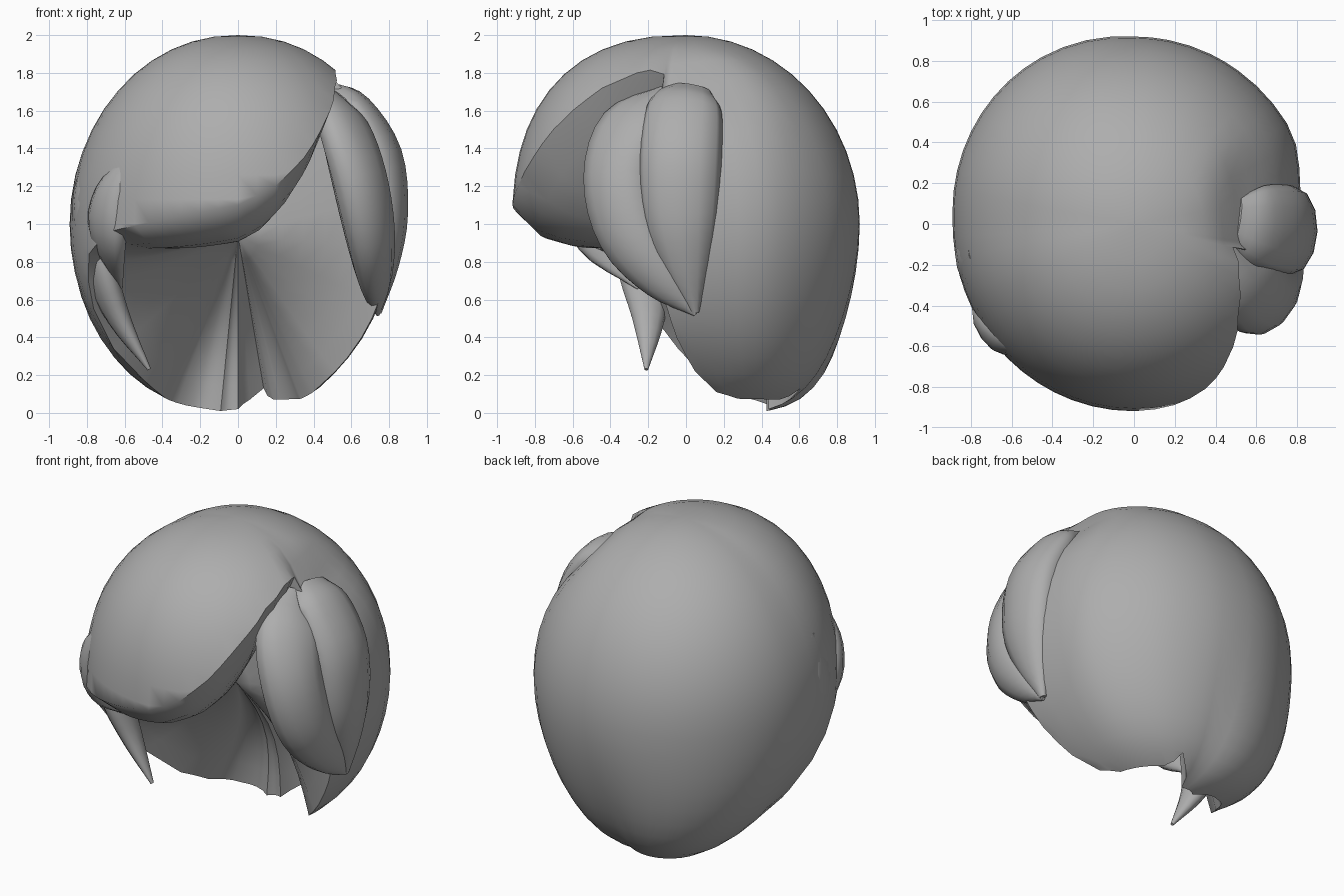
import bpy, bmesh, math
from mathutils import Vector

if "Cube" in bpy.data.objects:
    bpy.data.objects.remove(bpy.data.objects["Cube"])

hair = bpy.data.materials.new("grey_hair")
hair.diffuse_color = (0.42, 0.42, 0.42, 1)
hair.use_nodes = True
hair.node_tree.nodes["Principled BSDF"].inputs["Base Color"].default_value = hair.diffuse_color


def finish(name, bm, angle=55):
    bmesh.ops.recalc_face_normals(bm, faces=bm.faces)
    mesh = bpy.data.meshes.new(name)
    bm.to_mesh(mesh)
    bm.free()
    mesh.materials.append(hair)
    obj = bpy.data.objects.new(name, mesh)
    bpy.context.collection.objects.link(obj)
    bpy.ops.object.select_all(action='DESELECT')
    obj.select_set(True)
    bpy.context.view_layer.objects.active = obj
    bpy.ops.object.shade_smooth_by_angle(angle=math.radians(angle))
    return obj


def ramp(v, lo, hi):
    t = min(1, max(0, (v - lo) / (hi - lo)))
    return t * t * (3 - 2 * t)


def scalp_point(a, h):
    """Point on the rounded head of hair; azimuth a from the front, height h in -1..1."""
    front = max(0, math.cos(a))
    left_back = max(0, math.sin(2 * a)) if math.sin(a) < 0 else 0
    p = 2 + (0.4 * front if h > 0 else 0.4 * left_back)
    f = max(0, 1 - abs(h) ** p) ** (1 / p) * (1 + 0.03 * left_back)
    sweep = 0.27 * max(0, -h) ** 3
    co = Vector((0.89 * f * math.sin(a), -0.92 * f * math.cos(a) + sweep, 1 + h))
    # parting on the right, where the side hair dips below the fringe and locks
    side = ramp(math.degrees(a), 72, 80) * ramp(-co.y, -.5, -.12)
    co.x *= 1 - 0.07 * side * ramp(co.x, .3, .6)
    return co - Vector((0, co.y, h)) * 0.07 * side * ramp(co.x, .4, .5) * ramp(h, .4, .65)


# Lower rim of the hair: (azimuth in degrees, height), from back left round to back right
RIM = [(-180, .02), (-150, .01), (-125, .04), (-100, .09), (-86, .17), (-80, .34), (-74, .55),
       (-64, .84), (-50, .96), (-38, .99), (-20, 1.04), (0, 1.1), (13, 1.2), (24, 1.35),
       (33, 1.5), (40, 1.6), (50, 1.72), (64, 1.8), (77, 1.83), (78, 1.5), (79, 1.2),
       (80, .9), (81, .6), (81.5, .4), (82, .22), (86, .11), (100, .075), (145, .07),
       (155, .09), (162, .13), (169, .07)]


def rim_columns():
    out = []
    for (a0, z0), (a1, z1) in zip(RIM, RIM[1:] + [(180, .02)]):
        n = max(1, math.ceil((a1 - a0) / 8))
        out += [(math.radians(a0 + (a1 - a0) * i / n), z0 + (z1 - z0) * i / n) for i in range(n)]
    return out


# Main hair: outer dome with swept fringe, and a hollow fanning in to a point
def main_hair():
    bm = bmesh.new()
    apex_co = Vector((0, -0.02, 0.94))
    pole, apex = bm.verts.new((0, 0, 2)), bm.verts.new(apex_co)
    rows, inner = 24, 7
    cols = []
    for a, z in rim_columns():
        end = math.acos(z - 1)
        # rows stay level and stop at the rim
        col = [bm.verts.new(scalp_point(a, math.cos(min(end, math.pi * i / rows))))
               for i in range(1, rows + 1)]
        rim = col[-1].co.copy()
        for i in range(1, inner):
            t = i / inner
            co = rim.lerp(apex_co, t)
            co.y += 0.15 * max(0, apex_co.z - rim.z) * math.sin(math.pi * t)
            co.z -= 0.13 * max(0, math.cos(a)) * math.sin(math.pi * t ** .6)
            col.append(bm.verts.new(co))
        cols.append(col)
    for c, d in zip(cols, cols[1:] + cols[:1]):
        bm.faces.new((pole, c[0], d[0]))
        for i in range(len(c) - 1):
            bm.faces.new((c[i], c[i + 1], d[i + 1], d[i]))
        bm.faces.new((c[-1], apex, d[-1]))
    bmesh.ops.remove_doubles(bm, verts=bm.verts, dist=1e-5)
    finish("main_hair", bm)


def smooth_path(pts, steps=4):
    """Catmull-Rom samples through control tuples."""
    p = [Vector(q) for q in pts]
    p = [2 * p[0] - p[1]] + p + [2 * p[-1] - p[-2]]
    out = []
    for i in range(1, len(p) - 2):
        a, b, c, d = p[i - 1:i + 3]
        for s in range(steps):
            t = s / steps
            out.append(0.5 * (2 * b + (c - a) * t + (2 * a - 5 * b + 4 * c - d) * t * t
                              + (3 * b - a - 3 * c + d) * t ** 3))
    return out + [p[-2]]


# Lock of hair: lens-shaped section swept along (x, y, z, half width, half thickness)
def lock(name, pts, sides=12):
    bm = bmesh.new()
    path = smooth_path(pts)
    rings = []
    for i, q in enumerate(path):
        pos = Vector(q[:3])
        tangent = Vector(path[min(i + 1, len(path) - 1)][:3]) - Vector(path[max(i - 1, 0)][:3])
        tangent.normalize()
        out = Vector((pos.x, pos.y, pos.z - 1))
        out = (out - tangent * out.dot(tangent)).normalized()
        side = tangent.cross(out)
        w, th = max(q[3], .006), max(q[4], .006)
        rings.append([bm.verts.new(pos + side * w * math.cos(k * math.tau / sides)
                                   + out * th * math.sin(k * math.tau / sides))
                      for k in range(sides)])
    for r, s in zip(rings, rings[1:]):
        for k in range(sides):
            m = (k + 1) % sides
            bm.faces.new((r[k], r[m], s[m], s[k]))
    bm.faces.new(rings[0])
    bm.faces.new(rings[-1])
    finish(name, bm, 60)


main_hair()

# Two overlapping locks over the right temple
lock("right_front_lock", [(.47, -.1, 1.69, .07, .04), (.56, -.28, 1.52, .2, .1),
                          (.64, -.36, 1.25, .2, .13), (.7, -.3, .95, .18, .12),
                          (.73, -.12, .7, .12, .08), (.74, .05, .52, .01, .01)])
lock("right_back_lock", [(.5, .02, 1.71, .12, .04), (.62, -.01, 1.61, .2, .09),
                         (.75, -.03, 1.36, .22, .12), (.79, -.03, 1.05, .2, .11),
                         (.77, .0, .78, .13, .08), (.74, .05, .53, .02, .02)])

# Left temple lock and the pointed sideburn behind it
lock("left_temple_lock", [(-.55, -.6, 1.36, .03, .03), (-.67, -.54, 1.15, .12, .07),
                          (-.69, -.46, .92, .14, .07), (-.62, -.25, .66, .01, .01)])
lock("left_sideburn", [(-.78, -.15, 1.4, .05, .03), (-.81, -.2, 1.1, .15, .06),
                       (-.74, -.22, .78, .15, .08), (-.63, -.2, .5, .09, .06),
                       (-.47, -.21, .23, .01, .01)])
